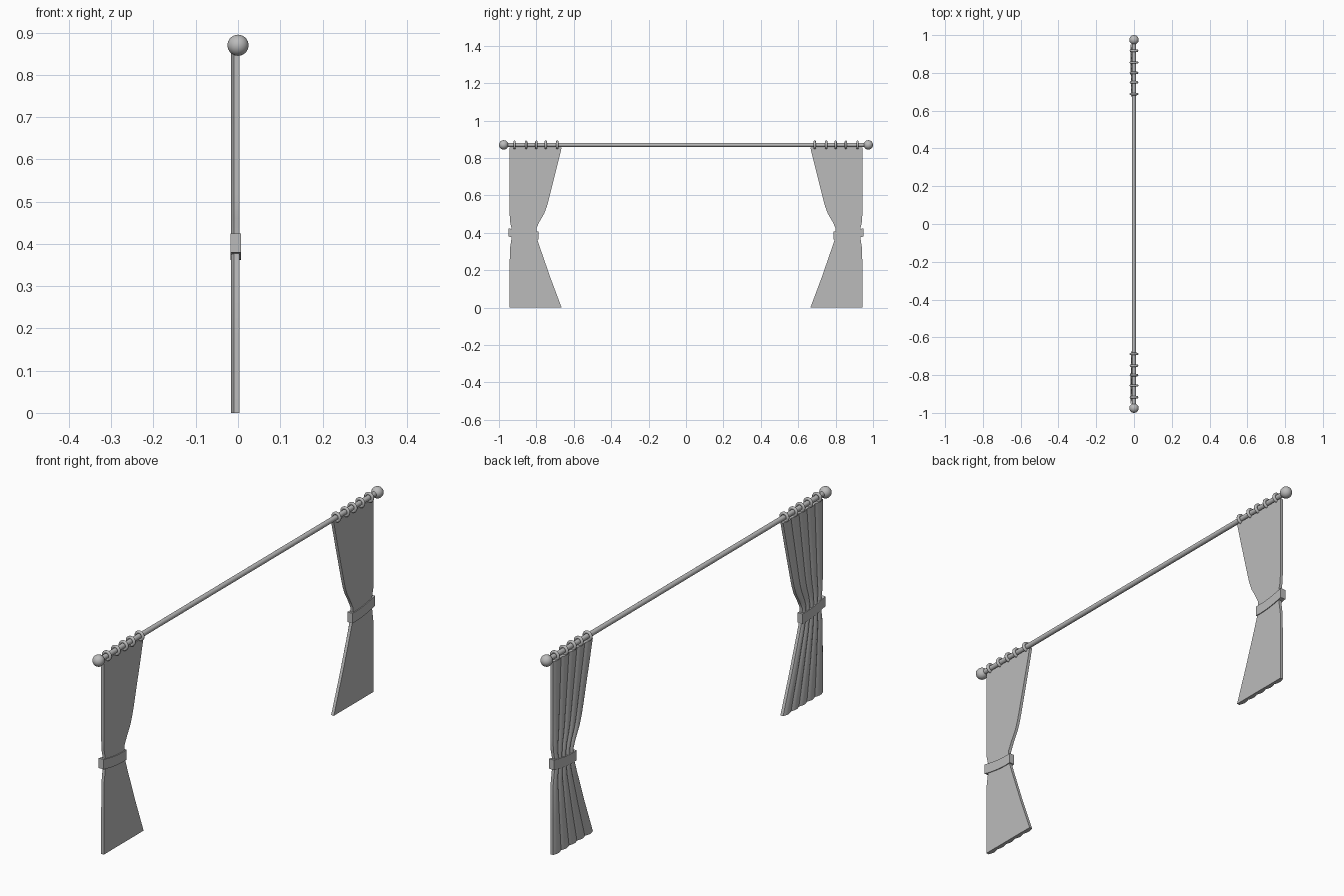
import bpy, bmesh, math
from mathutils import Vector

cube = bpy.data.objects.get("Cube")
if cube:
    bpy.data.objects.remove(cube)

grey = bpy.data.materials.new("plain_grey")
grey.use_nodes = True
COLOUR = (0.5, 0.5, 0.5, 1)
grey.diffuse_color = COLOUR
grey.node_tree.nodes["Principled BSDF"].inputs["Base Color"].default_value = COLOUR

ROD_Z = 0.87
BACK_X, FRONT_X, PLEAT = 0.0035, -0.0095, 0.007


def finish(obj, name, smooth=True):
    obj.name = name
    obj.data.materials.clear()
    obj.data.materials.append(grey)
    if smooth:
        bpy.ops.object.select_all(action='DESELECT')
        obj.select_set(True)
        bpy.context.view_layer.objects.active = obj
        bpy.ops.object.shade_smooth_by_angle(angle=math.radians(35))


def lofted(name, sections):
    """Skin a list of equal closed loops and cap both ends."""
    bm = bmesh.new()
    loops = [[bm.verts.new(p) for p in section] for section in sections]
    for a, b in zip(loops, loops[1:]):
        for i in range(len(a)):
            j = (i + 1) % len(a)
            bm.faces.new((a[i], a[j], b[j], b[i]))
    bm.faces.new(loops[0])
    bm.faces.new(loops[-1])
    bmesh.ops.recalc_face_normals(bm, faces=bm.faces)
    mesh = bpy.data.meshes.new(name)
    bm.to_mesh(mesh)
    bm.free()
    obj = bpy.data.objects.new(name, mesh)
    bpy.context.collection.objects.link(obj)
    finish(obj, name)


# Outline of a drape: height, inner edge, outer edge (distance from the middle)
OUTLINE = [(0, 0.665, 0.943), (0.16, 0.725, 0.943), (0.31, 0.777, 0.942),
           (0.37, 0.797, 0.933), (0.425, 0.80, 0.933), (0.46, 0.783, 0.941),
           (0.505, 0.757, 0.943), (0.54, 0.744, 0.943), (0.58, 0.733, 0.943),
           (0.66, 0.713, 0.943), (0.76, 0.688, 0.943), (0.855, 0.665, 0.943)]
LOBES, STEPS = 5, 8


def drape(name, side):
    sections = []
    for z, inner, outer in OUTLINE:
        n = LOBES * STEPS
        loop = []
        for i in range(n + 1):
            u = i / n
            x = FRONT_X - PLEAT * abs(math.sin(math.pi * LOBES * u))
            loop.append((x, side * (inner + (outer - inner) * u), z))
        loop += [(BACK_X, side * outer, z), (BACK_X, side * inner, z)]
        sections.append(loop)
    lofted(name, sections)


# Tie band that sags gently towards the inner edge
def tie(name, side):
    sections = []
    for i in range(13):
        u = i / 12
        y = side * (0.949 - 0.16 * u)
        drop = 0.018 * math.sin(u * math.pi * 0.6)
        low, high = 0.38 - drop, 0.424 - drop
        sections.append([(-0.0175, y, low), (0.007, y, low),
                         (0.007, y, high), (-0.0175, y, high)])
    lofted(name, sections)


# Rod
bpy.ops.mesh.primitive_cylinder_add(vertices=24, radius=0.011, depth=1.94,
                                    location=(0, 0, ROD_Z),
                                    rotation=(math.pi / 2, 0, 0))
finish(bpy.context.object, "rod")

for side, label in ((-1, "front"), (1, "back")):
    # Ball at the rod end
    bpy.ops.mesh.primitive_uv_sphere_add(segments=32, ring_count=16, radius=0.025,
                                         location=(0, side * 0.975, ROD_Z))
    finish(bpy.context.object, label + "_finial")
    drape(label + "_curtain", side)
    tie(label + "_tieback", side)
    # Hanging rings
    for i, y in enumerate((0.688, 0.75, 0.80, 0.855, 0.917)):
        bpy.ops.mesh.primitive_torus_add(major_radius=0.0165, minor_radius=0.0065,
                                         major_segments=32, minor_segments=12,
                                         location=(0, side * y, ROD_Z),
                                         rotation=(math.pi / 2, 0, 0))
        finish(bpy.context.object, f"{label}_ring_{i + 1}")
